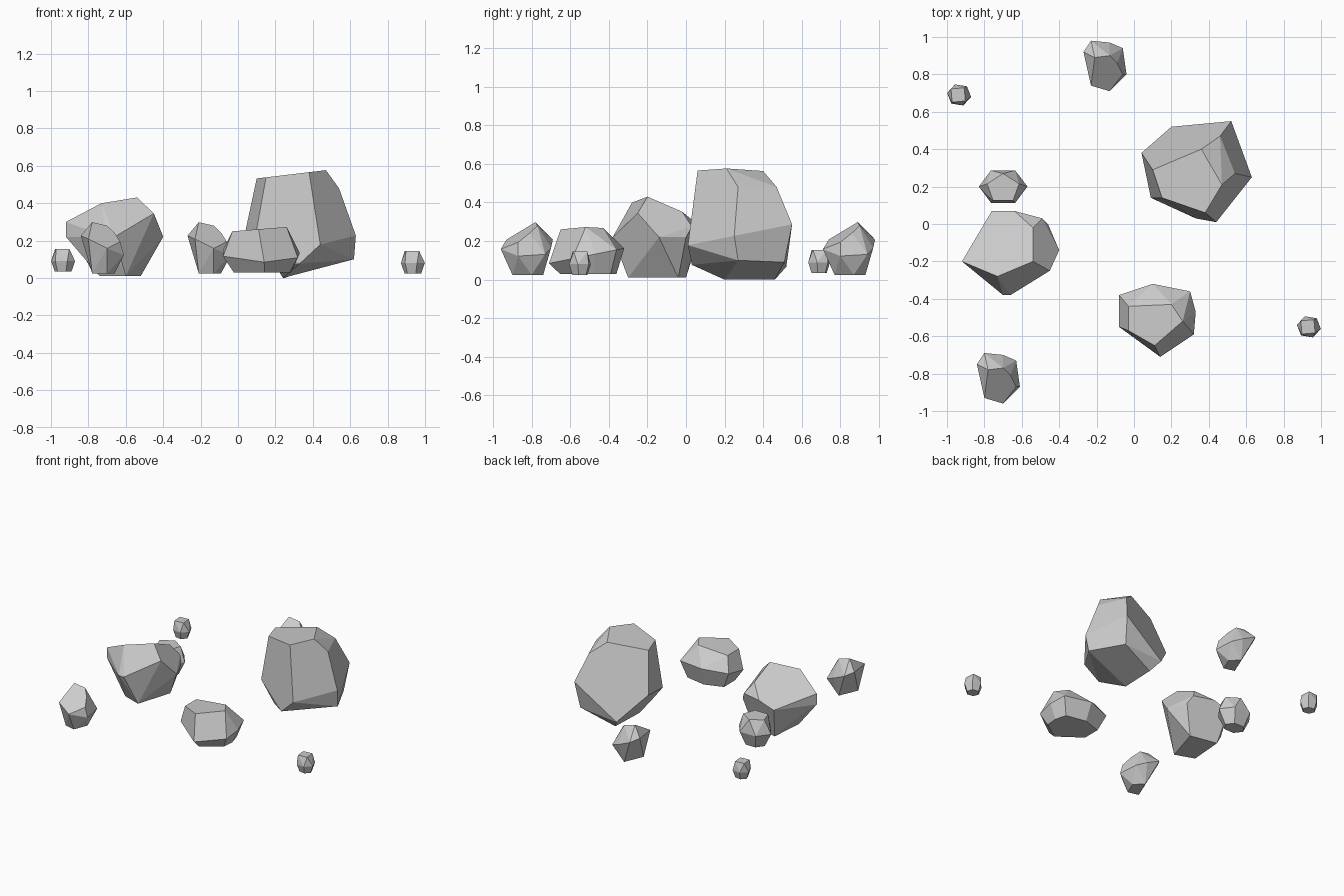
import bpy
import bmesh
import math
from mathutils import Vector

default_cube = bpy.data.objects.get("Cube")
if default_cube:
    bpy.data.objects.remove(default_cube, do_unlink=True)

# One plain grey stone material
stone = bpy.data.materials.new("grey_stone")
stone.use_nodes = True
stone_grey = (0.6, 0.6, 0.6, 1)
stone.diffuse_color = stone_grey
stone.node_tree.nodes["Principled BSDF"].inputs["Base Color"].default_value = stone_grey


def middle(outline):
    """Average point of a plan outline."""
    return sum((Vector(point) for point in outline), Vector((0, 0))) / len(outline)


def level(outline, height, lean_x=0, lean_y=0):
    """Lift a plan outline onto a plane that leans about its middle."""
    centre = middle(outline)
    corners = []
    for point in outline:
        lean = (Vector(point) - centre).dot(Vector((lean_x, lean_y)))
        corners.append(Vector((*point, height + lean)))
    return corners


def inset(outline, scale):
    """Shrink a plan outline towards its middle."""
    centre = middle(outline)
    return [centre.lerp(Vector(point), scale) for point in outline]


def polygon(x, y, radius_x, radius_y, sides, spin):
    """Regular plan outline, stretched along its two axes."""
    angles = [math.radians(spin) + math.tau * side / sides for side in range(sides)]
    return [(x + radius_x * math.cos(a), y + radius_y * math.sin(a)) for a in angles]


def make_rock(name, *levels, offset=(0, 0, 0)):
    """Wrap a flat-faced hull around the stacked levels of a rock."""
    bm = bmesh.new()
    for corners in levels:
        for corner in corners:
            bm.verts.new(corner + Vector(offset))
    bmesh.ops.convex_hull(bm, input=bm.verts[:])
    loose = [vert for vert in bm.verts if not vert.link_faces]
    bmesh.ops.delete(bm, geom=loose, context='VERTS')
    # Merge nearly coplanar triangles into broad chiselled facets
    bmesh.ops.dissolve_limit(bm, angle_limit=math.radians(12),
                             verts=bm.verts[:], edges=bm.edges[:])
    bmesh.ops.recalc_face_normals(bm, faces=bm.faces[:])
    mesh = bpy.data.meshes.new(name)
    bm.to_mesh(mesh)
    bm.free()
    mesh.materials.append(stone)
    rock = bpy.data.objects.new(name, mesh)
    bpy.context.scene.collection.objects.link(rock)


# Largest boulder: sloping crown, chipped shoulder, wide waist and keel
crown = [(.15, .14), (.38, .06), (.47, .21), (.36, .4), (.1, .29)]
shoulder = [(.54, .27), (.46, .47)]
waist = [(.04, .38), (.52, .55), (.63, .25), (.44, .01), (.09, .14)]
base = [(.2, .52), (.5, .51), (.62, .27), (.33, .03), (.2, .13)]
keel = [(.24, .2), (.25, .46)]
make_rock("large_boulder",
          level(crown, .555, lean_x=.12),
          level(shoulder, .48),
          level(waist, .23, lean_y=.2),
          level(base, .08, lean_x=.08),
          level(keel, 0))

# Second boulder, with one broad face sloping to the back
crown = [(-.92, -.2), (-.76, .07), (-.64, .07), (-.54, -.02),
         (-.54, -.2), (-.73, -.28)]
shoulder = [(-.45, -.25), (-.49, .03)]
waist = [(-.92, -.2), (-.7, -.38), (-.66, -.38), (-.4, -.14), (-.46, 0)]
base = [(-.6, -.3), (-.74, -.25), (-.72, 0), (-.52, -.04)]
make_rock("leaning_boulder",
          level(crown, .333, lean_x=.344, lean_y=-.433),
          level(shoulder, .31, lean_y=-.25),
          level(waist, .22),
          level(base, .01))

# Broad, low boulder
crown = [(-.03, -.57), (-.03, -.44), (.2, -.43), (.26, -.52), (.11, -.65)]
waist = [(-.08, -.38), (.1, -.32), (.3, -.36), (.33, -.47),
         (.32, -.59), (.14, -.71), (-.08, -.55)]
make_rock("low_boulder",
          level(crown, .26, lean_x=.08),
          level(waist, .13, lean_y=.2),
          level(inset(waist, .75), .03))

# Stone tucked behind the leaning boulder
waist = polygon(-.7, .2, .13, .1, sides=6, spin=0)
make_rock("tucked_stone",
          level(polygon(-.7, .19, .09, .08, sides=5, spin=90), .23),
          level(waist, .13),
          level(inset(waist, .6), .03))

# Pair of upright stones, front and back, sharing one shape
slope = [(-.78, -.78), (-.7, -.77), (-.66, -.81), (-.63, -.87),
         (-.7, -.96), (-.8, -.93)]
waist = [(-.84, -.75), (-.8, -.69), (-.7, -.7), (-.63, -.73), (-.61, -.87)]
base = [(-.78, -.88), (-.7, -.9), (-.66, -.8), (-.72, -.74)]
for label, place in (("front", (0, 0, 0)), ("back", (.57, 1.67, 0))):
    make_rock(label + "_upright_stone",
              level(slope, .23, lean_x=-.31, lean_y=.64),
              level(waist, .17, lean_x=-.45),
              level(base, .025),
              offset=place)

# Pair of blocky outlying pebbles sharing one shape
crown = polygon(-.94, .69, .05, .05, sides=4, spin=50)
waist = polygon(-.935, .69, .065, .06, sides=6, spin=-10)
for label, place in (("back", (0, 0, 0)), ("front", (1.87, -1.24, -.01))):
    make_rock(label + "_pebble",
              level(crown, .155),
              level(waist, .09),
              level(inset(waist, .7), .035),
              offset=place)
